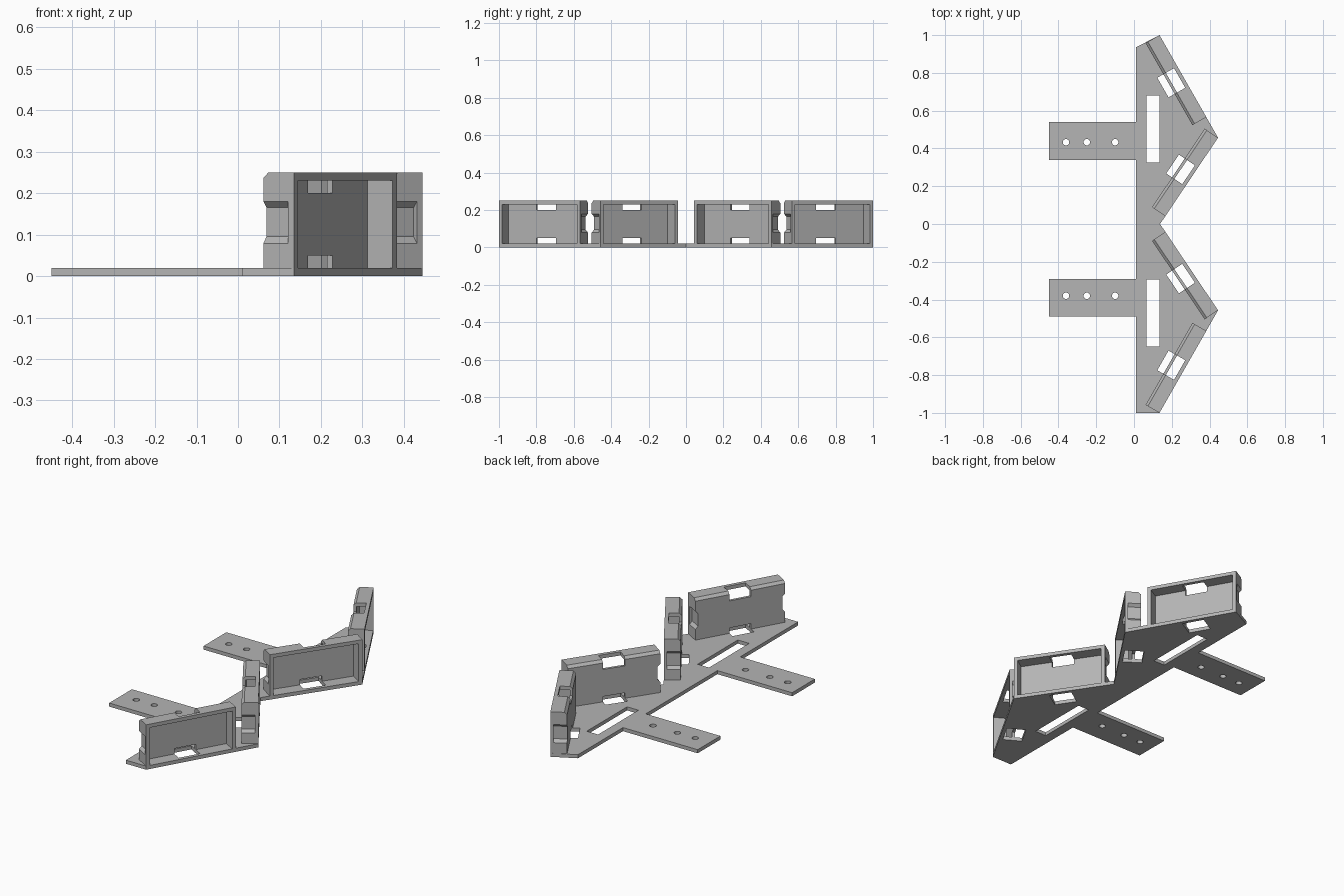
import bpy, bmesh, math
from mathutils import Matrix, Vector

if "Cube" in bpy.data.objects:
    bpy.data.objects.remove(bpy.data.objects["Cube"])

grey = bpy.data.materials.new("light grey plastic")
grey.diffuse_color = (0.46, 0.46, 0.46, 1)
grey.use_nodes = True
grey.node_tree.nodes["Principled BSDF"].inputs["Base Color"].default_value = grey.diffuse_color

PLATE, TOP = 0.02, 0.25          # plate thickness, housing top
LENGTH, DEPTH = 0.50, 0.085      # housing footprint
WALL, BACK = 0.02, 0.015         # side walls, back wall


def prism(name, points, vec, matrix=Matrix()):
    """Extrude a closed 3D outline along vec."""
    bm = bmesh.new()
    face = bm.faces.new([bm.verts.new(p) for p in points])
    ext = bmesh.ops.extrude_face_region(bm, geom=[face])
    moved = [v for v in ext["geom"] if isinstance(v, bmesh.types.BMVert)]
    bmesh.ops.translate(bm, verts=moved, vec=vec)
    bmesh.ops.recalc_face_normals(bm, faces=bm.faces)
    mesh = bpy.data.meshes.new(name)
    bm.to_mesh(mesh)
    bm.free()
    mesh.materials.append(grey)
    obj = bpy.data.objects.new(name, mesh)
    obj.matrix_world = matrix
    bpy.context.collection.objects.link(obj)
    return obj


def box(name, x0, x1, y0, y1, z0, z1, matrix=Matrix()):
    pts = [(x0, y0, z0), (x1, y0, z0), (x1, y1, z0), (x0, y1, z0)]
    return prism(name, pts, (0, 0, z1 - z0), matrix)


def cut(obj, cutters):
    """Subtract the cutters, bake the result and remove the cutters."""
    for c in cutters:
        mod = obj.modifiers.new("cut", 'BOOLEAN')
        mod.operation, mod.solver, mod.object = 'DIFFERENCE', 'EXACT', c
    bpy.context.view_layer.update()
    deps = bpy.context.evaluated_depsgraph_get()
    mesh = bpy.data.meshes.new_from_object(obj.evaluated_get(deps))
    obj.modifiers.clear()
    obj.data = mesh
    for c in cutters:
        bpy.data.objects.remove(c)


# Base plate outline: zigzag outer edge, two mounting tabs on the inner edge
outer = [(0.135, -1), (0.445, -0.457), (0.138, 0), (0.445, 0.457), (0.135, 1)]
inner = [(0.01, 0.935), (0.01, 0.54), (-0.45, 0.54), (-0.45, 0.34), (0.01, 0.34),
         (0.01, -0.29), (-0.45, -0.29), (-0.45, -0.49), (0.01, -0.49), (0.01, -1)]
plate = prism("base_plate", [(x, y, 0) for x, y in outer + inner], (0, 0, PLATE))
plate_cuts = []

# Screw holes in the tabs and long slots beside them
for tab_y, slot in ((0.433, (0.325, 0.68)), (-0.38, (-0.648, -0.295))):
    for x in (-0.36, -0.25, -0.10):
        ring = [(x + 0.017 * math.cos(a), tab_y + 0.017 * math.sin(a), -0.1)
                for a in (math.tau * i / 24 for i in range(24))]
        plate_cuts.append(prism("screw_cutter", ring, (0, 0, 0.2)))
    plate_cuts.append(box("slot_cutter", 0.065, 0.135, *slot, -0.1, 0.1))

# Four open-fronted housings, one along each outer edge
for i in range(4):
    a, b = Vector(outer[i]), Vector(outer[i + 1])
    run = (b - a).normalized()
    start = a if i < 2 else b - run * LENGTH
    if i in (0, 3):                       # outermost pair sits at the plate ends
        start = a if i == 0 else b - run * LENGTH
    m = (Matrix.Translation((start.x, start.y, 0))
         @ Matrix.Rotation(math.atan2(run.y, run.x), 4, 'Z'))
    # Side profile with a chamfered back top edge
    ch = 0.014
    profile = [(0, 0, PLATE), (0, DEPTH, PLATE), (0, DEPTH, TOP - ch),
               (0, DEPTH - ch, TOP), (0, 0, TOP)]
    housing = prism(f"housing_{i + 1}", profile, (LENGTH, 0, 0), m)
    # Cavity, open to the front and down to the plate
    cuts = [box("cavity_cutter", WALL, LENGTH - WALL, -0.1, DEPTH - BACK,
                -0.1, TOP - WALL, m)]
    # Finger windows at top and bottom, through rim, back wall and plate
    mid, half = LENGTH / 2, 0.06
    cuts.append(box("window_cutter", mid - half, mid + half, 0.02, 0.122, 0.2, 0.4, m))
    cuts.append(box("window_cutter", mid - half, mid + half, 0.02, 0.122, -0.1, 0.05, m))
    plate_cuts.append(box("window_cutter", mid - half, mid + half, 0.02, 0.122,
                          -0.1, 0.05, m))
    # Tapered grip notch in each end, stopping short of the front rim
    for x, s in ((0, 1), (LENGTH, -1)):
        notch = [(x - s * 0.01, 0.014, 0.068), (x + s * 0.015, 0.026, 0.095),
                 (x + s * 0.015, 0.026, 0.165), (x - s * 0.01, 0.014, 0.19)]
        notch = [(p[0], 0.016, p[2]) for p in notch]
        cuts.append(prism("notch_cutter", notch, (0, 0.2, 0), m))
    cut(housing, cuts)

cut(plate, plate_cuts)
